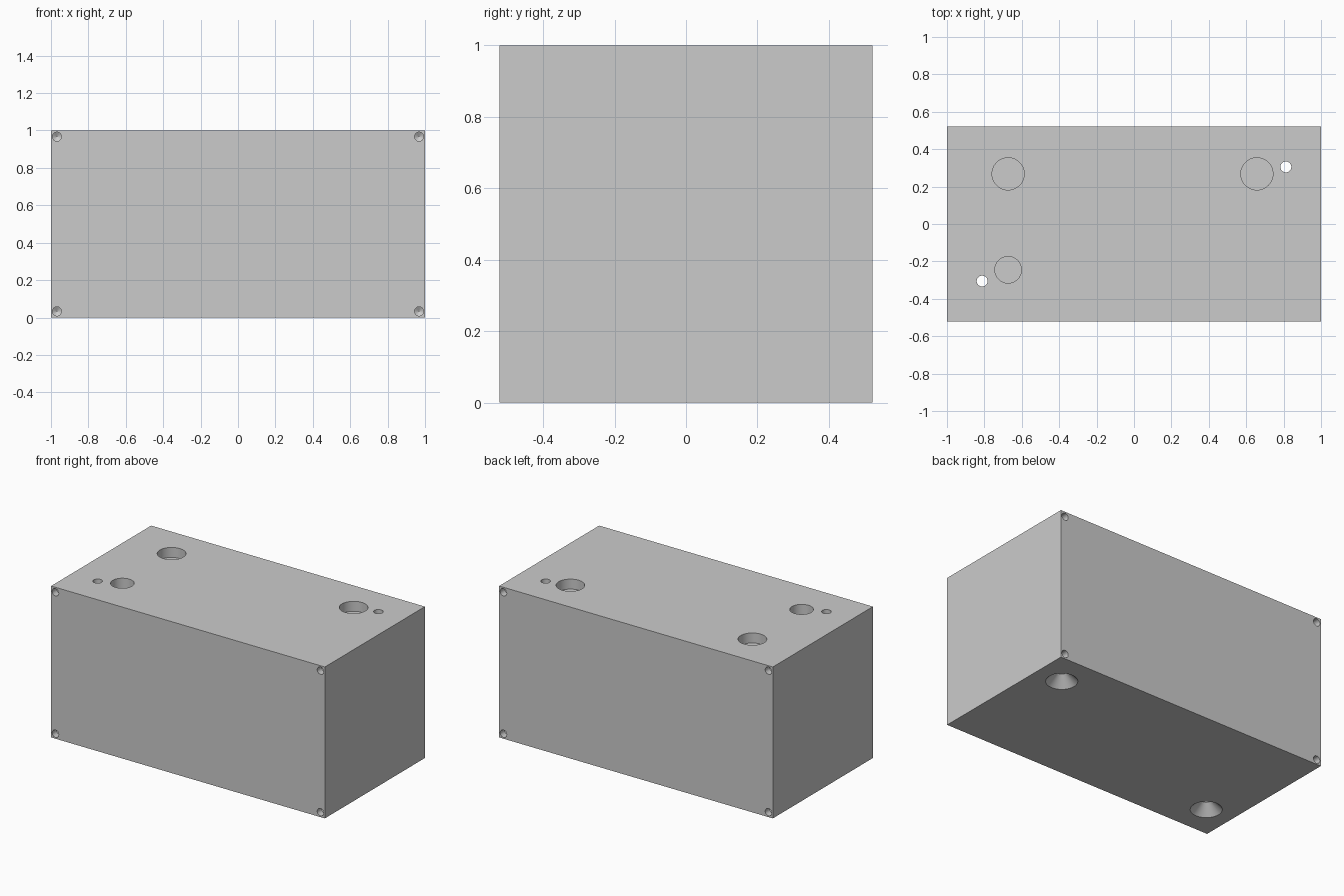
import bpy, bmesh, math
from mathutils import Matrix, Vector

if "Cube" in bpy.data.objects:
    bpy.data.objects.remove(bpy.data.objects["Cube"])

HX, HY, H = 1.0, 0.522, 1.0
SEG = 48


def add_lathe(bm, profile, origin, axis):
    """Closed turned solid: profile is (radius, distance along axis)."""
    rot = Vector(axis).to_track_quat('Z', 'Y').to_matrix().to_4x4()
    m = Matrix.Translation(origin) @ rot
    rings = []
    for r, d in profile:
        rings.append([bm.verts.new(m @ Vector((r * math.cos(2 * math.pi * i / SEG),
                                               r * math.sin(2 * math.pi * i / SEG), d)))
                      for i in range(SEG)])
    for a, b in zip(rings, rings[1:]):
        for i in range(SEG):
            j = (i + 1) % SEG
            bm.faces.new((a[i], a[j], b[j], b[i]))
    bm.faces.new(rings[0])
    bm.faces.new(rings[-1])


def make_object(name, bm):
    bmesh.ops.recalc_face_normals(bm, faces=bm.faces)
    mesh = bpy.data.meshes.new(name)
    bm.to_mesh(mesh)
    bm.free()
    ob = bpy.data.objects.new(name, mesh)
    bpy.context.collection.objects.link(ob)
    return ob


# Solid block
bm = bmesh.new()
bmesh.ops.create_cube(bm, size=1)
bmesh.ops.scale(bm, vec=(2 * HX, 2 * HY, H), verts=bm.verts)
bmesh.ops.translate(bm, vec=(0, 0, H / 2), verts=bm.verts)
block = make_object("block", bm)

bm = bmesh.new()
# Shallow round pockets in the top
for x, y, r in ((-0.673, 0.268, 0.086), (0.657, 0.268, 0.086), (-0.673, -0.245, 0.071)):
    add_lathe(bm, [(r, -0.02), (r, 0.066)], (x, y, H), (0, 0, -1))

# Through holes, countersunk from below
for s in (-1, 1):
    add_lathe(bm, [(0.105, -0.01), (0.029, 0.066), (0.029, H + 0.02)],
              (0.812 * s, 0.305 * s, 0), (0, 0, 1))

# Drilled screw holes at the corners of front and back
for side in (-1, 1):
    for x in (-0.968, 0.968):
        for z in (0.033, 0.967):
            add_lathe(bm, [(0.024, -0.02), (0.024, 0.045), (0.0005, 0.06)],
                      (x, side * HY, z), (0, -side, 0))
cutter = make_object("hole_cutter", bm)
cutter.hide_render = True

# Cut all holes
mod = block.modifiers.new("holes", 'BOOLEAN')
mod.operation = 'DIFFERENCE'
mod.solver = 'EXACT'
mod.object = cutter
bpy.context.view_layer.objects.active = block
block.select_set(True)
bpy.ops.object.modifier_apply(modifier=mod.name)
bpy.data.objects.remove(cutter)
bpy.ops.object.shade_smooth_by_angle(angle=math.radians(25))
